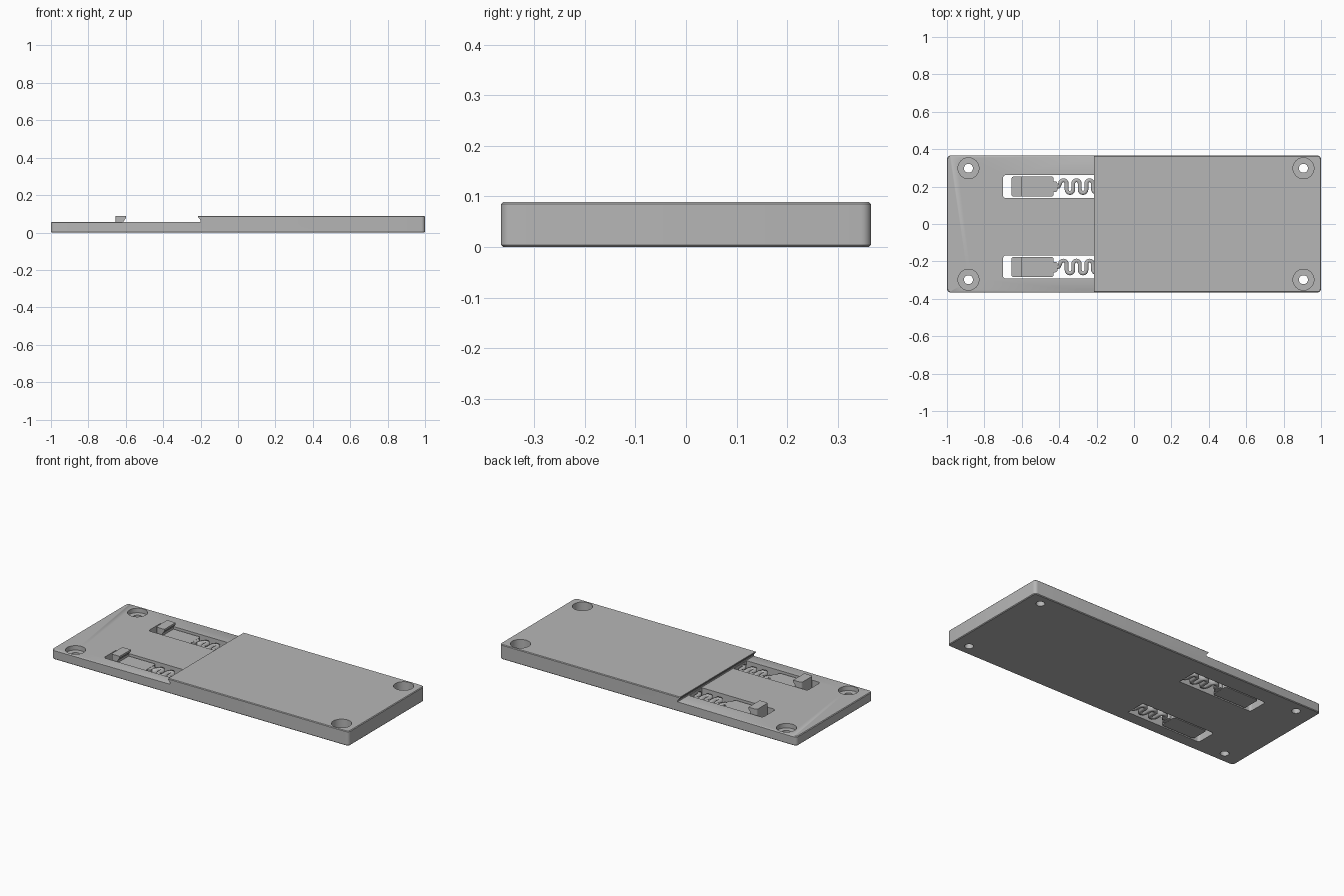
import bpy, bmesh
from math import pi, sin, cos

if "Cube" in bpy.data.objects:
    bpy.data.objects.remove(bpy.data.objects["Cube"])

TOP, DECK = 0.089, 0.057           # heights of the thick and thin halves
HALF_WIDTH = 0.366
TRACKS = {"back": 0.2, "front": -0.23}

grey = bpy.data.materials.new("plain grey")
grey.use_nodes = True
grey.diffuse_color = (0.47, 0.47, 0.47, 1)
grey.node_tree.nodes["Principled BSDF"].inputs["Base Color"].default_value = grey.diffuse_color


def make_object(name, bm):
    bmesh.ops.recalc_face_normals(bm, faces=bm.faces)
    mesh = bpy.data.meshes.new(name)
    bm.to_mesh(mesh)
    bm.free()
    mesh.materials.append(grey)
    obj = bpy.data.objects.new(name, mesh)
    bpy.context.collection.objects.link(obj)
    return obj


def activate(obj):
    bpy.ops.object.select_all(action="DESELECT")
    obj.select_set(True)
    bpy.context.view_layer.objects.active = obj


def extrude_profile(points, y0, y1):
    """Side outline in x and z, pushed along y."""
    bm = bmesh.new()
    face = bm.faces.new([bm.verts.new((x, y0, z)) for x, z in points])
    ext = bmesh.ops.extrude_face_region(bm, geom=[face])
    moved = [v for v in ext["geom"] if isinstance(v, bmesh.types.BMVert)]
    bmesh.ops.translate(bm, verts=moved, vec=(0, y1 - y0, 0))
    bmesh.ops.recalc_face_normals(bm, faces=bm.faces)
    return bm


def round_corners(bm, radius, rule):
    """Round the upright edges whose x passes the rule."""
    edges = [e for e in bm.edges
             if abs(e.verts[0].co.z - e.verts[1].co.z) > 0.02
             and all(rule(v.co.x) for v in e.verts)]
    bmesh.ops.bevel(bm, geom=edges, offset=radius, segments=5,
                    profile=0.5, affect="EDGES")
    bm.normal_update()


def chamfer_rims(bm, size):
    """Chamfer edges between a level face and an upright one."""
    def is_rim(e):
        nz = sorted(abs(f.normal.z) for f in e.link_faces)
        return len(nz) == 2 and nz[0] < 0.01 and nz[1] > 0.99
    rims = [e for e in bm.edges if is_rim(e)
            and any(abs(f.normal.z) < 0.01 and
                    (abs(f.calc_center_median().y) > HALF_WIDTH - 0.03
                     or abs(f.calc_center_median().x) > 0.97)
                    for f in e.link_faces)]
    bmesh.ops.bevel(bm, geom=rims, offset=size, segments=1, affect="EDGES")


def cut(target, bm):
    cutter = make_object("cutter", bm)
    cutter.hide_render = True
    mod = target.modifiers.new("cut", "BOOLEAN")
    mod.operation, mod.solver, mod.object = "DIFFERENCE", "EXACT", cutter
    activate(target)
    bpy.ops.object.modifier_apply(modifier=mod.name)
    bpy.data.objects.remove(cutter)


def cylinder(x, y, z0, z1, radius):
    bm = bmesh.new()
    bmesh.ops.create_cone(bm, cap_ends=True, segments=40, radius1=radius,
                          radius2=radius, depth=z1 - z0)
    bmesh.ops.translate(bm, verts=bm.verts, vec=(x, y, (z0 + z1) / 2))
    return bm


# Stepped plate with an overhanging lip
plate_side = [(-1, 0), (1, 0), (1, TOP), (-0.215, TOP), (-0.215, TOP - 0.006),
              (-0.2, 0.066), (-0.2, DECK), (-1, DECK)]
bm = extrude_profile(plate_side, -HALF_WIDTH, HALF_WIDTH)
round_corners(bm, 0.02, lambda x: abs(x) > 0.99)
chamfer_rims(bm, 0.004)
plate = make_object("plate", bm)

# Counterbored screw holes
for x in (-0.885, 0.906):
    for y in (-0.298, 0.298):
        cut(plate, cylinder(x, y, 0.03, 0.2, 0.056))
        cut(plate, cylinder(x, y, -0.1, 0.1, 0.024))

# Through slots for the latches
for y in TRACKS.values():
    box = [(-0.7, -0.1), (-0.203, -0.1), (-0.203, 0.062), (-0.7, 0.062)]
    bm = extrude_profile(box, y - 0.062, y + 0.062)
    round_corners(bm, 0.015, lambda x: x < -0.6)
    cut(plate, bm)
parts = [plate]


def spring_path():
    """Centre line of the zigzag spring, with round turns."""
    pitch, straight = 0.035, 0.0165
    path = [(-0.425, 0), (-0.402, 0)]
    for i in range(5):
        way = 1 if i % 2 == 0 else -1
        middle = -0.395 + pitch * (i + 0.5)
        for k in range(9):
            a = pi * k / 8
            path.append((middle - cos(a) * pitch / 2,
                         way * (straight + sin(a) * pitch / 2)))
    path += [(-0.22, -straight), (-0.213, -0.028), (-0.2, -0.032)]
    return path


for side, y in TRACKS.items():
    # Sliding latch with a hooked finger tab
    latch_side = [(-0.655, 0.001), (-0.43, 0.001), (-0.43, 0.046), (-0.612, 0.046),
                  (-0.612, 0.06), (-0.598, 0.078), (-0.598, TOP), (-0.655, TOP)]
    bm = extrude_profile(latch_side, y - 0.054, y + 0.054)
    round_corners(bm, 0.012, lambda x: x < -0.65 or x > -0.44)
    parts.append(make_object(side + "_latch", bm))

    # Neck between latch and spring
    neck = [(-0.44, 0.002), (-0.41, 0.002), (-0.41, 0.045), (-0.44, 0.045)]
    bm = extrude_profile(neck, y - 0.028, y + 0.028)
    round_corners(bm, 0.01, lambda x: x > -0.42)
    parts.append(make_object(side + "_neck", bm))

    # Zigzag spring, a ribbon given thickness
    bm = bmesh.new()
    rows = [[bm.verts.new((px, y + py, z)) for z in (0.003, 0.044)]
            for px, py in spring_path()]
    for a, b in zip(rows, rows[1:]):
        bm.faces.new((a[0], b[0], b[1], a[1]))
    spring = make_object(side + "_spring", bm)
    solid = spring.modifiers.new("thickness", "SOLIDIFY")
    solid.thickness, solid.offset = 0.021, 0
    parts.append(spring)

for part in parts:
    activate(part)
    bpy.ops.object.shade_smooth_by_angle(angle=pi / 6)
